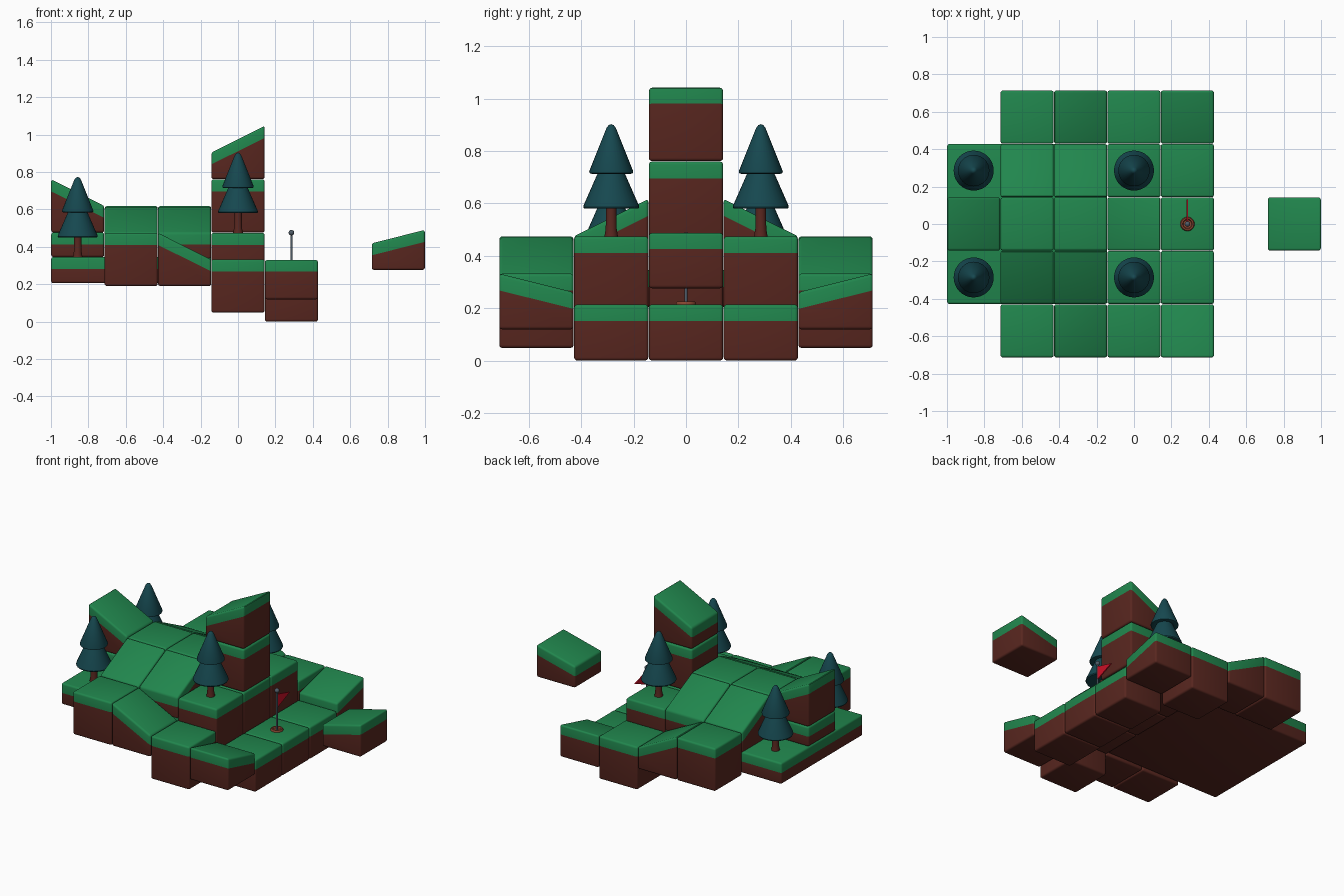
import bpy, bmesh, math
from mathutils import Vector

if "Cube" in bpy.data.objects:
    bpy.data.objects.remove(bpy.data.objects["Cube"])

U = 2 / 7          # tile pitch
H = 0.284          # full tile height
CAP = 0.064        # grass thickness


def mat(name, rgb):
    m = bpy.data.materials.new(name)
    m.diffuse_color = (*rgb, 1)
    m.use_nodes = True
    m.node_tree.nodes["Principled BSDF"].inputs["Base Color"].default_value = m.diffuse_color
    return m


GRASS = mat("grass", (0.015, 0.24, 0.075))
EARTH = mat("earth", (0.10, 0.02, 0.014))
LEAF = mat("leaf", (0.008, 0.065, 0.08))
BARK = mat("bark", (0.10, 0.02, 0.014))
METAL = mat("metal", (0.08, 0.11, 0.14))
RED = mat("red", (0.6, 0.005, 0.02))
RIM = mat("rim", (0.25, 0.06, 0.03))


def finish(bm, name, mats, loc, smooth=40):
    bmesh.ops.recalc_face_normals(bm, faces=bm.faces)
    me = bpy.data.meshes.new(name)
    bm.to_mesh(me)
    bm.free()
    for m in mats:
        me.materials.append(m)
    ob = bpy.data.objects.new(name, me)
    ob.location = loc
    bpy.context.collection.objects.link(ob)
    bpy.ops.object.select_all(action='DESELECT')
    ob.select_set(True)
    bpy.context.view_layer.objects.active = ob
    bpy.ops.object.shade_smooth_by_angle(angle=math.radians(smooth))
    return ob


def tile(name, i, j, z0, h=H, rise=0, up=(0, 0), w=1, d=1):
    """Rounded earth block with a grass cap; top climbs by rise towards 'up'."""
    bm = bmesh.new()
    bmesh.ops.create_cube(bm, size=2)
    for v in bm.verts:
        sx, sy, top = v.co.x, v.co.y, v.co.z > 0
        z = h + rise * (sx * up[0] + sy * up[1] + 1) / 2 if rise else h
        v.co = (sx * (w * U / 2 - 0.001), sy * (d * U / 2 - 0.001), z if top else 0)
    bmesh.ops.bevel(bm, geom=bm.edges[:], offset=0.012, segments=3, profile=0.5,
                    affect='EDGES', clamp_overlap=True)
    n = Vector((-rise * up[0] / (w * U), -rise * up[1] / (d * U), 1)).normalized()
    p = Vector((0, 0, h + rise / 2 - CAP))
    bmesh.ops.bisect_plane(bm, geom=bm.verts[:] + bm.edges[:] + bm.faces[:],
                           plane_co=p, plane_no=n)
    for f in bm.faces:
        f.material_index = 0 if (f.calc_center_median() - p).dot(n) > 0 else 1
    return finish(bm, name, (GRASS, EARTH), (i * U, j * U, z0))


def lathe(name, profile, material, loc, seg=32):
    bm = bmesh.new()
    vs = [bm.verts.new((r, 0, z)) for r, z in profile]
    es = [bm.edges.new(e) for e in zip(vs, vs[1:])]
    bmesh.ops.spin(bm, geom=vs + es, axis=(0, 0, 1), cent=(0, 0, 0),
                   angle=2 * math.pi, steps=seg, use_merge=False)
    bmesh.ops.remove_doubles(bm, verts=bm.verts, dist=1e-4)
    return finish(bm, name, (material,), loc)


# Large base slab under the high ground
tile("base_slab", -2, 0, 0.205, 0.14, w=3, d=3)

# Mirrored terrain on both sides
for s, side in ((-1, "front"), (1, "back")):
    tile(f"{side}_edge_high", -2, 2 * s, 0.19)
    tile(f"{side}_edge_ramp", -1, 2 * s, 0.19, 0.142, 0.142, (-1, 0))
    tile(f"{side}_edge_low", 0, 2 * s, 0.048)
    tile(f"{side}_edge_bank", 1, 2 * s, 0.119, 0.142, 0.071, (0, s))
    tile(f"{side}_hill_slope_left", -2, s, 0.333, 0.142, 0.142, (0, -s))
    tile(f"{side}_hill_slope_right", -1, s, 0.333, 0.142, 0.142, (0, -s))
    tile(f"{side}_terrace", 0, s, 0.19)
    tile(f"{side}_green", 1, s, 0, 0.214)

# Centre line: hill, tower, back wedge, putting green, floating tile
tile("hill_top_left", -2, 0, 0.333)
tile("hill_top_right", -1, 0, 0.333)
tile("tower_bottom", 0, 0, 0.19)
tile("tower_middle", 0, 0, 0.476)
tile("tower_top", 0, 0, 0.762, 0.142, 0.142, (1, 0))
tile("start_block", -3, 0, 0.345, 0.131)
tile("start_ramp", -3, 0, 0.476, 0.142, 0.142, (-1, 0))
tile("hole_green", 1, 0, 0, 0.214)
tile("floating_tile", 3, 0, 0.276, 0.142, 0.072, (1, 0))

# Trees
for i, z in ((-3, 0.343), (0, 0.473)):
    for s in (-1, 1):
        loc = (i * U, s * U, z)
        lathe("tree_trunk", [(0, 0), (0.026, 0), (0.021, 0.03), (0.02, 0.12), (0, 0.12)],
              BARK, loc)
        lathe("tree_crown", [(0, 0.112), (0.095, 0.107), (0.104, 0.107), (0.107, 0.113),
                             (0.105, 0.121), (0.05, 0.246), (0.075, 0.24), (0.083, 0.243),
                             (0.084, 0.25), (0.018, 0.415), (0.01, 0.426), (0, 0.43)],
              LEAF, loc)

# Flag with rim, pole, knob and pennant
at = (U, 0, 0.212)
lathe("flag_rim", [(0, 0.004), (0.022, 0.006), (0.026, 0.014), (0.034, 0.014),
                   (0.038, 0.008), (0.038, 0), (0, 0)], RIM, at)
lathe("flag_pole", [(0, 0), (0.006, 0), (0.006, 0.26), (0, 0.26)], METAL, at, 12)
lathe("flag_knob", [(0.015 * math.sin(math.pi * k / 8), 0.263 - 0.015 * math.cos(math.pi * k / 8))
                    for k in range(9)], METAL, at, 16)
bm = bmesh.new()
face = bm.faces.new([bm.verts.new((-0.004, y, z)) for y, z in
                     ((0, 0.15), (0.13, 0.205), (0, 0.24))])
ext = bmesh.ops.extrude_face_region(bm, geom=[face], use_keep_orig=True)
for v in ext["geom"]:
    if isinstance(v, bmesh.types.BMVert):
        v.co.x = 0.004
finish(bm, "flag_pennant", (RED,), at)
